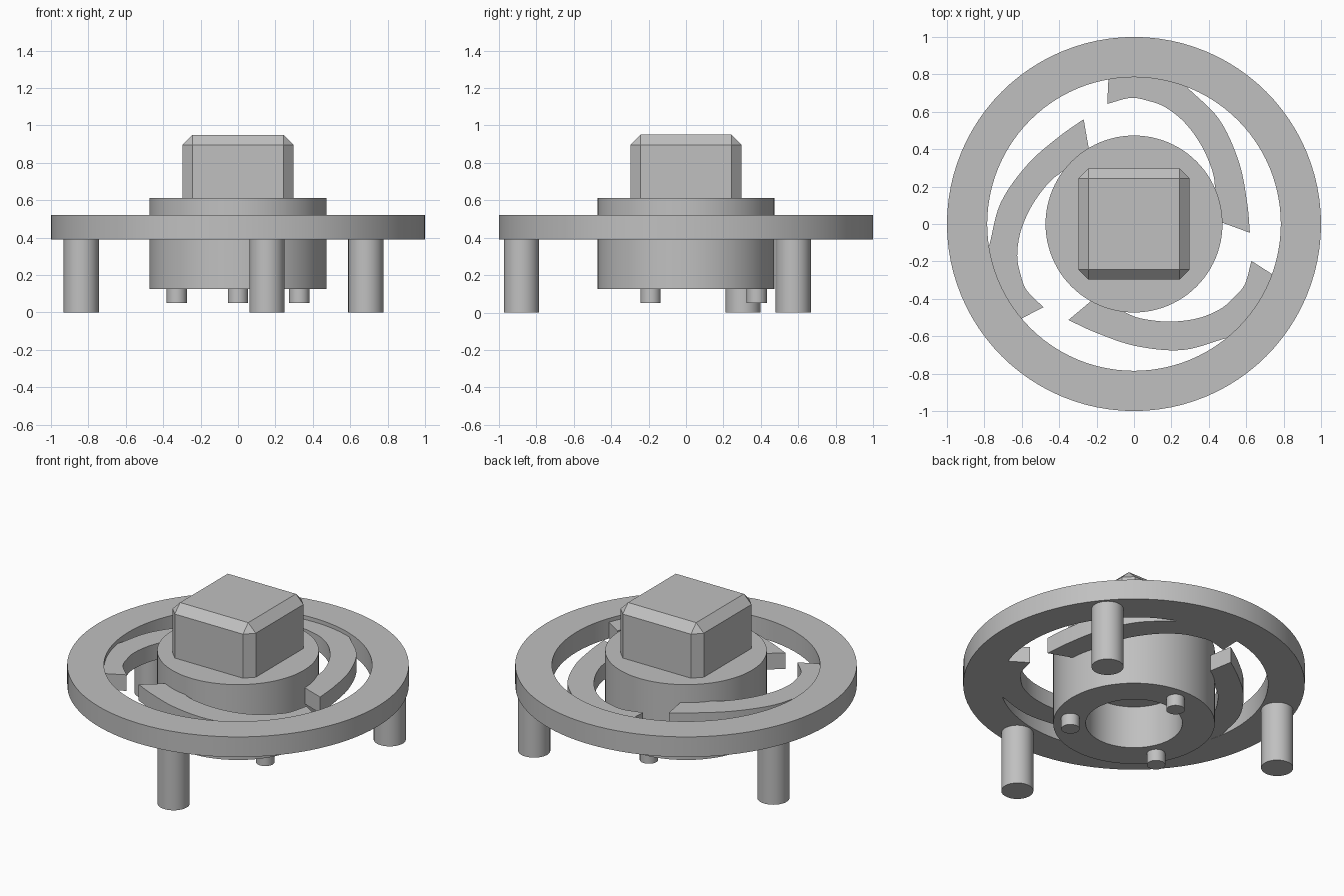
import bpy, bmesh
from math import cos, sin, pi, radians
from mathutils import Vector, Matrix

cube = bpy.data.objects.get("Cube")
if cube:
    bpy.data.objects.remove(cube, do_unlink=True)

grey = bpy.data.materials.new("plain_grey")
grey.use_nodes = True
colour = (0.53, 0.53, 0.53, 1)
grey.diffuse_color = colour
grey.node_tree.nodes["Principled BSDF"].inputs["Base Color"].default_value = colour


def finish(name, bm, smooth=True):
    bmesh.ops.recalc_face_normals(bm, faces=bm.faces)
    mesh = bpy.data.meshes.new(name)
    bm.to_mesh(mesh)
    bm.free()
    mesh.materials.append(grey)
    obj = bpy.data.objects.new(name, mesh)
    bpy.context.collection.objects.link(obj)
    if smooth:
        bpy.ops.object.select_all(action='DESELECT')
        obj.select_set(True)
        bpy.context.view_layer.objects.active = obj
        bpy.ops.object.shade_smooth_by_angle(angle=radians(30))
    return obj


def lathe(name, profile, closed=False, steps=96):
    """Spin a (radius, height) profile around the z axis."""
    bm = bmesh.new()
    verts = [bm.verts.new((r, 0, z)) for r, z in profile]
    pairs = list(zip(verts, verts[1:]))
    if closed:
        pairs.append((verts[-1], verts[0]))
    edges = [bm.edges.new(p) for p in pairs]
    bmesh.ops.spin(bm, geom=verts + edges, cent=(0, 0, 0), axis=(0, 0, 1),
                   angle=2 * pi, steps=steps)
    bmesh.ops.remove_doubles(bm, verts=bm.verts, dist=0.0001)
    return finish(name, bm)


def rod(name, radius, dist, angle, bottom, top):
    """Upright cylinder at a polar position."""
    bm = bmesh.new()
    at = (dist * cos(angle), dist * sin(angle), (bottom + top) / 2)
    bmesh.ops.create_cone(bm, cap_ends=True, segments=40, radius1=radius,
                          radius2=radius, depth=top - bottom,
                          matrix=Matrix.Translation(at))
    return finish(name, bm)


def smooth_path(points, steps=6):
    """Catmull-Rom curve through the points."""
    p = [Vector(q) for q in points]
    p = [2 * p[0] - p[1]] + p + [2 * p[-1] - p[-2]]
    path = []
    for a, b, c, d in zip(p, p[1:], p[2:], p[3:]):
        for i in range(steps):
            t = i / steps
            path.append(0.5 * (2 * b + (c - a) * t
                               + (2 * a - 5 * b + 4 * c - d) * t ** 2
                               + (3 * b - a - 3 * c + d) * t ** 3))
    return path + [p[-2]]


# Outer ring
lathe("outer_ring", [(0.785, 0.39), (1, 0.39), (1, 0.52), (0.785, 0.52)], closed=True)

# Hub with a blind bore underneath
lathe("hub", [(0, 0.40), (0.283, 0.40), (0.283, 0.125), (0.473, 0.125),
              (0.473, 0.612), (0, 0.612)])

# Square knob with chamfered edges
bm = bmesh.new()
bmesh.ops.create_cube(bm, size=1, matrix=Matrix.Translation((0, 0, 0.7))
                      @ Matrix.Diagonal((0.595, 0.595, 0.5, 1)))
bmesh.ops.bevel(bm, geom=bm.edges[:], offset=0.054, segments=1, affect='EDGES')
finish("square_knob", bm, smooth=False)

# Spiral arm outline: inner side, buried root, tip, outer side, ring seat
inner = smooth_path([(-0.143, 0.642), (-0.02, 0.674), (0.07, 0.66), (0.166, 0.625),
                     (0.27, 0.543), (0.36, 0.42), (0.42, 0.28), (0.436, 0.17)])
root = [Vector((0.4, 0.1)), Vector((0.42, 0.026))]
outer = smooth_path([(0.62, -0.047), (0.604, 0.12), (0.56, 0.335), (0.455, 0.56),
                     (0.288, 0.727)])
seat = [Vector((0.788 * cos(a), 0.788 * sin(a)))
        for a in (radians(66 + 34 * i / 12) for i in range(1, 13))]
outline = inner + root + outer + seat

for i in range(3):
    turn = i * 2 * pi / 3
    bm = bmesh.new()
    face = bm.faces.new([bm.verts.new((p.x, p.y, 0.391)) for p in outline])
    side = bmesh.ops.extrude_face_region(bm, geom=[face])["geom"]
    bmesh.ops.translate(bm, vec=(0, 0, 0.104),
                        verts=[v for v in side if isinstance(v, bmesh.types.BMVert)])
    bmesh.ops.rotate(bm, verts=bm.verts, cent=(0, 0, 0),
                     matrix=Matrix.Rotation(turn, 3, 'Z'))
    finish(f"spiral_arm_{i + 1}", bm)

    # Legs under the ring and small pins under the hub
    rod(f"leg_{i + 1}", 0.094, 0.892, radians(40) + turn, 0, 0.40)
    rod(f"pin_{i + 1}", 0.054, 0.378, radians(90) + turn, 0.05, 0.14)
